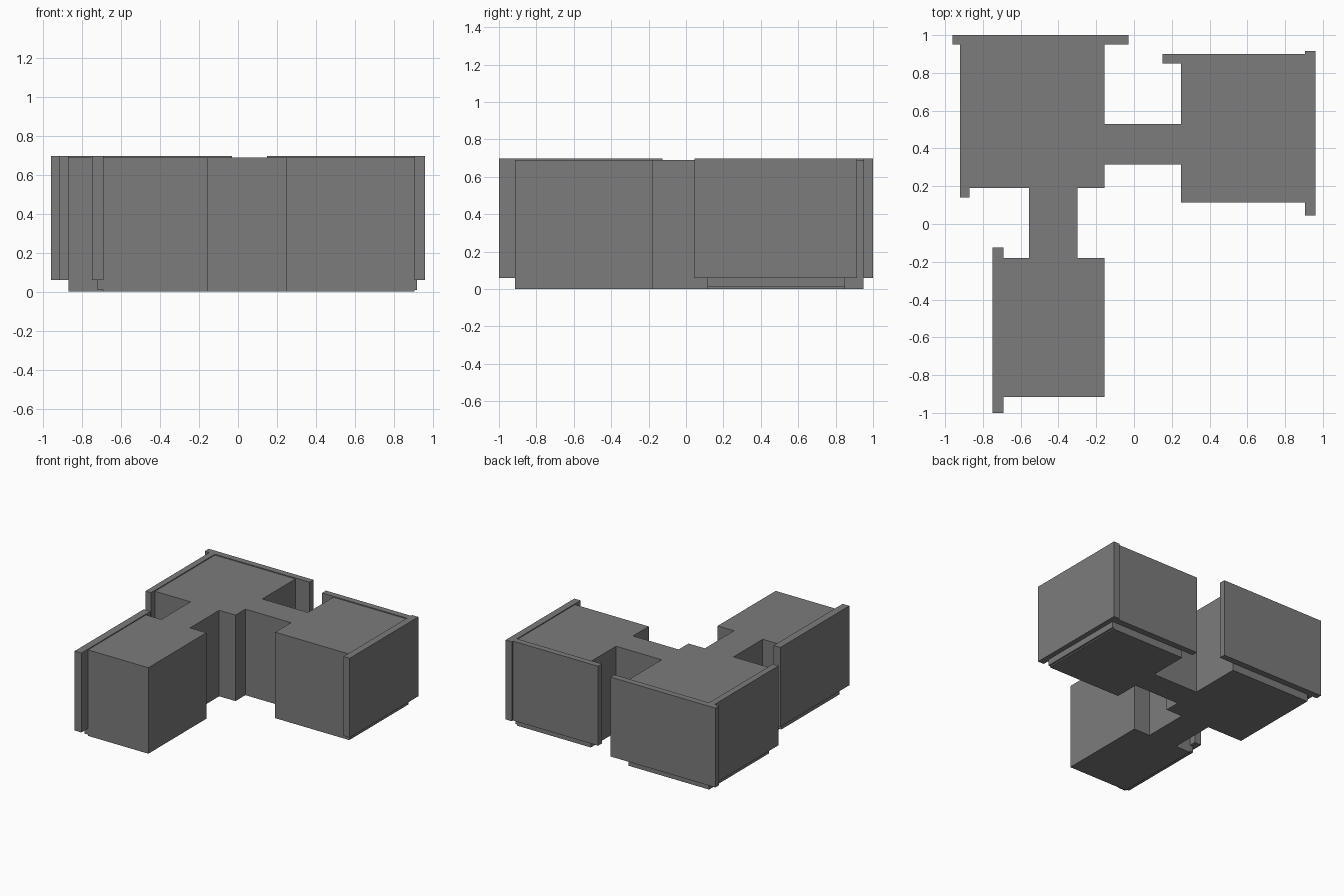
import bpy
import bmesh

cube = bpy.data.objects.get("Cube")
if cube:
    bpy.data.objects.remove(cube, do_unlink=True)

ROOF, WALL_LOW, WALL_TOP = 0.69, 0.06, 0.697

grey = bpy.data.materials.new("concrete_grey")
grey.use_nodes = True
colour = (0.2, 0.2, 0.2, 1)
grey.diffuse_color = colour
grey.node_tree.nodes["Principled BSDF"].inputs["Base Color"].default_value = colour


def extrude_plan(name, plan, low, high):
    """Extrude a flat floor plan between two heights."""
    bm = bmesh.new()
    base = bm.faces.new([bm.verts.new((x, y, low)) for x, y in plan])
    top = bmesh.ops.extrude_face_region(bm, geom=[base])["geom"]
    for v in top:
        if isinstance(v, bmesh.types.BMVert):
            v.co.z = high
    bmesh.ops.recalc_face_normals(bm, faces=bm.faces)
    mesh = bpy.data.meshes.new(name)
    bm.to_mesh(mesh)
    bm.free()
    mesh.materials.append(grey)
    obj = bpy.data.objects.new(name, mesh)
    bpy.context.collection.objects.link(obj)
    return obj


def slab(name, x0, x1, y0, y1, low, high):
    return extrude_plan(name, [(x0, y0), (x1, y0), (x1, y1), (x0, y1)], low, high)


# Three wings joined by two corridors, as one outline
extrude_plan("building_body", [
    (-0.69, -0.915), (-0.155, -0.915), (-0.155, -0.18), (-0.30, -0.18),
    (-0.30, 0.19), (-0.155, 0.19), (-0.155, 0.315), (0.25, 0.315),
    (0.25, 0.115), (0.905, 0.115), (0.905, 0.85), (0.25, 0.85),
    (0.25, 0.53), (-0.155, 0.53), (-0.155, 0.95), (-0.87, 0.95),
    (-0.87, 0.19), (-0.555, 0.19), (-0.555, -0.18), (-0.69, -0.18),
], 0, ROOF)

# Raised outer wall panels
panels = {
    "corner_back_wall": (-0.96, -0.03, 0.95, 1.0),
    "corner_side_wall": (-0.92, -0.87, 0.14, 0.95),
    "left_back_wall": (0.15, 0.905, 0.85, 0.90),
    "left_side_wall": (0.905, 0.96, 0.045, 0.915),
    "front_side_wall": (-0.75, -0.69, -1.0, -0.125),
}
for name, spans in panels.items():
    slab(name, *spans, WALL_LOW, WALL_TOP)

# Narrow plinths under the overhanging panels
slab("left_plinth", 0.905, 0.92, 0.115, 0.85, 0.01, WALL_LOW)
slab("front_plinth", -0.72, -0.69, -0.915, -0.18, 0.01, WALL_LOW)
